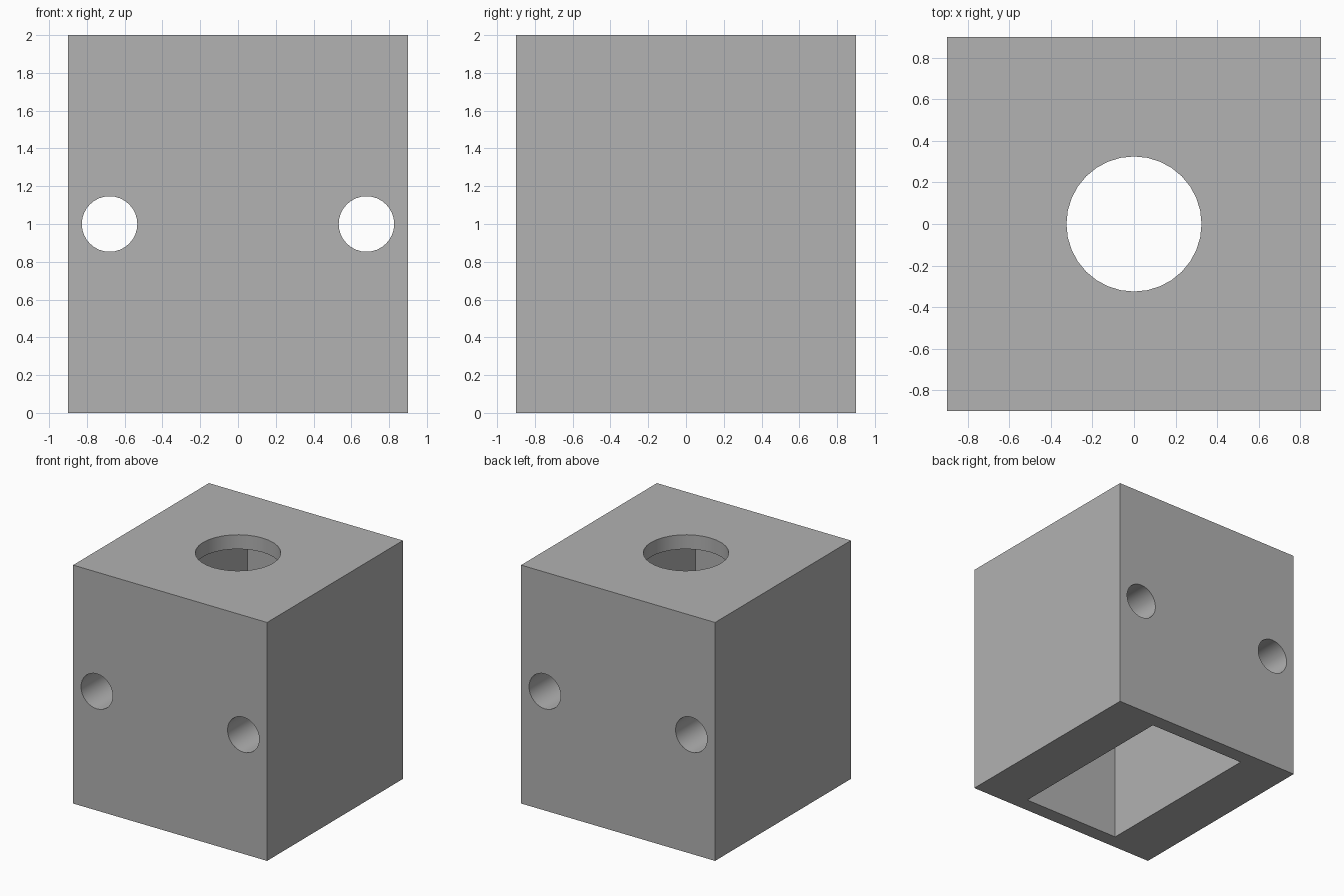
import bpy
import math

if "Cube" in bpy.data.objects:
    bpy.data.objects.remove(bpy.data.objects["Cube"], do_unlink=True)

SIDE, HEIGHT = 1.8, 2.0
ROOF = 0.12            # thickness above the cavity
CAVITY_X, CAVITY_Y = 0.91, 1.55

grey = bpy.data.materials.new("grey")
grey.use_nodes = True
colour = (0.445, 0.445, 0.445, 1)
grey.diffuse_color = colour
grey.node_tree.nodes["Principled BSDF"].inputs["Base Color"].default_value = colour


def box(name, size, centre):
    bpy.ops.mesh.primitive_cube_add(size=1, location=centre)
    ob = bpy.context.object
    ob.name = name
    ob.scale = size
    bpy.ops.object.transform_apply(location=True, rotation=True, scale=True)
    return ob


def cylinder(name, radius, depth, centre, rotation=(0, 0, 0)):
    bpy.ops.mesh.primitive_cylinder_add(vertices=32, radius=radius, depth=depth,
                                        location=centre, rotation=rotation)
    ob = bpy.context.object
    ob.name = name
    return ob


def cut(target, cutter):
    mod = target.modifiers.new(cutter.name, 'BOOLEAN')
    mod.operation = 'DIFFERENCE'
    mod.solver = 'EXACT'
    mod.object = cutter
    bpy.context.view_layer.objects.active = target
    bpy.ops.object.modifier_apply(modifier=mod.name)
    bpy.data.objects.remove(cutter, do_unlink=True)


# Solid block
block = box("housing_block", (SIDE, SIDE, HEIGHT), (0, 0, HEIGHT / 2))
block.data.materials.append(grey)

# Rectangular cavity, open at the bottom
top = HEIGHT - ROOF
cut(block, box("cavity_cutter", (CAVITY_X, CAVITY_Y, top + 0.2), (0, 0, top / 2 - 0.1)))

# Round opening through the roof
cut(block, cylinder("roof_hole_cutter", 0.325, 0.6, (0, 0, HEIGHT)))

# Pair of bolt holes from front to back through the thick side walls
for side in (-1, 1):
    cut(block, cylinder("bolt_hole_cutter", 0.147, SIDE + 0.4,
                        (side * 0.68, 0, HEIGHT / 2), (math.pi / 2, 0, 0)))

# Smooth bores, sharp edges
bpy.ops.object.select_all(action='DESELECT')
block.select_set(True)
bpy.context.view_layer.objects.active = block
bpy.ops.object.shade_smooth_by_angle(angle=math.radians(30))
